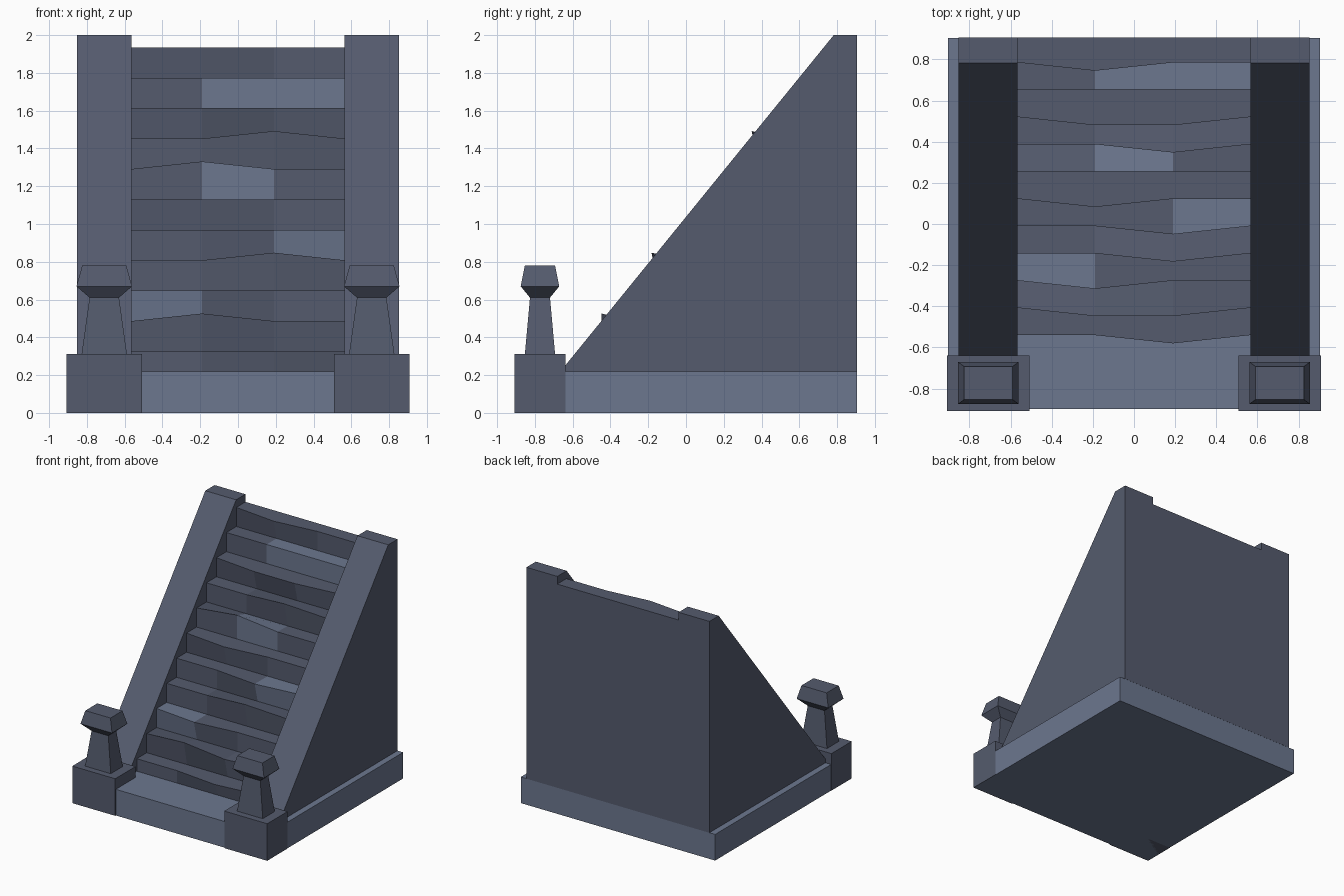
import bpy, bmesh

if "Cube" in bpy.data.objects:
    bpy.data.objects.remove(bpy.data.objects["Cube"])


def material(name, rgb):
    m = bpy.data.materials.new(name)
    m.diffuse_color = (*rgb, 1)
    m.use_nodes = True
    m.node_tree.nodes["Principled BSDF"].inputs["Base Color"].default_value = m.diffuse_color
    return m


DARK = material("dark_stone", (0.090, 0.105, 0.155))
LIGHT = material("light_stone", (0.150, 0.185, 0.275))


def loft(name, rings, mats, cyclic_mats=None):
    """Skin closed rings of equal length and cap both ends."""
    bm = bmesh.new()
    vr = [[bm.verts.new(p) for p in r] for r in rings]
    n = len(rings[0])
    for a in range(len(vr) - 1):
        for k in range(n):
            j = (k + 1) % n
            f = bm.faces.new((vr[a][k], vr[a][j], vr[a + 1][j], vr[a + 1][k]))
            if cyclic_mats and (a, k) in cyclic_mats:
                f.material_index = 1
    bm.faces.new(vr[0])
    bm.faces.new(vr[-1][::-1])
    bmesh.ops.recalc_face_normals(bm, faces=bm.faces)
    me = bpy.data.meshes.new(name)
    bm.to_mesh(me)
    bm.free()
    for m in mats:
        me.materials.append(m)
    ob = bpy.data.objects.new(name, me)
    bpy.context.collection.objects.link(ob)
    return ob


def rect(cx, cy, hx, hy, z):
    return [(cx - hx, cy - hy, z), (cx + hx, cy - hy, z),
            (cx + hx, cy + hy, z), (cx - hx, cy + hy, z)]


# Base slab
loft("base_slab", [rect(0, 0.0025, 0.905, 0.9025, z) for z in (0, 0.22)], [LIGHT])

# Sloped side walls, pedestals and newel posts, on both sides
wall = [(-0.64, 0.22), (-0.64, 0.25), (0.782, 2.0), (0.906, 2.0), (0.906, 0.22)]
post = [(0.12, 0.080, 0.31), (0.078, 0.053, 0.61),
        (0.147, 0.102, 0.67), (0.117, 0.080, 0.78)]
for side, s in (("left", -1), ("right", 1)):
    loft(side + "_wall", [[(s * x, y, z) for y, z in wall] for x in (0.565, 0.852)], [DARK])
    loft(side + "_pedestal", [rect(s * 0.708, -0.773, 0.20, 0.135, z) for z in (0, 0.312)], [DARK])
    loft(side + "_post", [rect(s * 0.708, -0.773, hx, hy, z) for hx, hy, z in post], [DARK])

# Worn stairs: nosing columns (1 = x -0.19, 2 = x 0.19) pushed forward or raised per step
columns = (-0.565, -0.19, 0.19, 0.565)
forward = {0: (2,), 1: (1, 2), 2: (1,), 3: (2,), 4: (2,), 5: (1,), 7: (2,), 8: (1, 2), 10: (1,)}
raised = {1: 1, 3: 2, 6: 1, 7: 2}
light_blocks = {2: (0,), 4: (2,), 6: (1,), 9: (1, 2)}

rings = []
for c, x in enumerate(columns):
    ring, z_prev = [], 0.22
    for i in range(11):
        y, z = -0.54 + 0.1325 * i, 0.325 + 0.161 * i
        ring.append((x, y, z_prev))
        ring.append((x, y - (0.04 if c in forward.get(i, ()) else 0),
                     z + (0.04 if raised.get(i) == c else 0)))
        z_prev = z
    ring += [(x, 0.906, z_prev), (x, 0.906, 0.22)]
    rings.append(ring)
light = {(c, 2 * i + k) for i, cs in light_blocks.items() for c in cs for k in (0, 1)}
loft("stairs", rings, [DARK, LIGHT], light)
